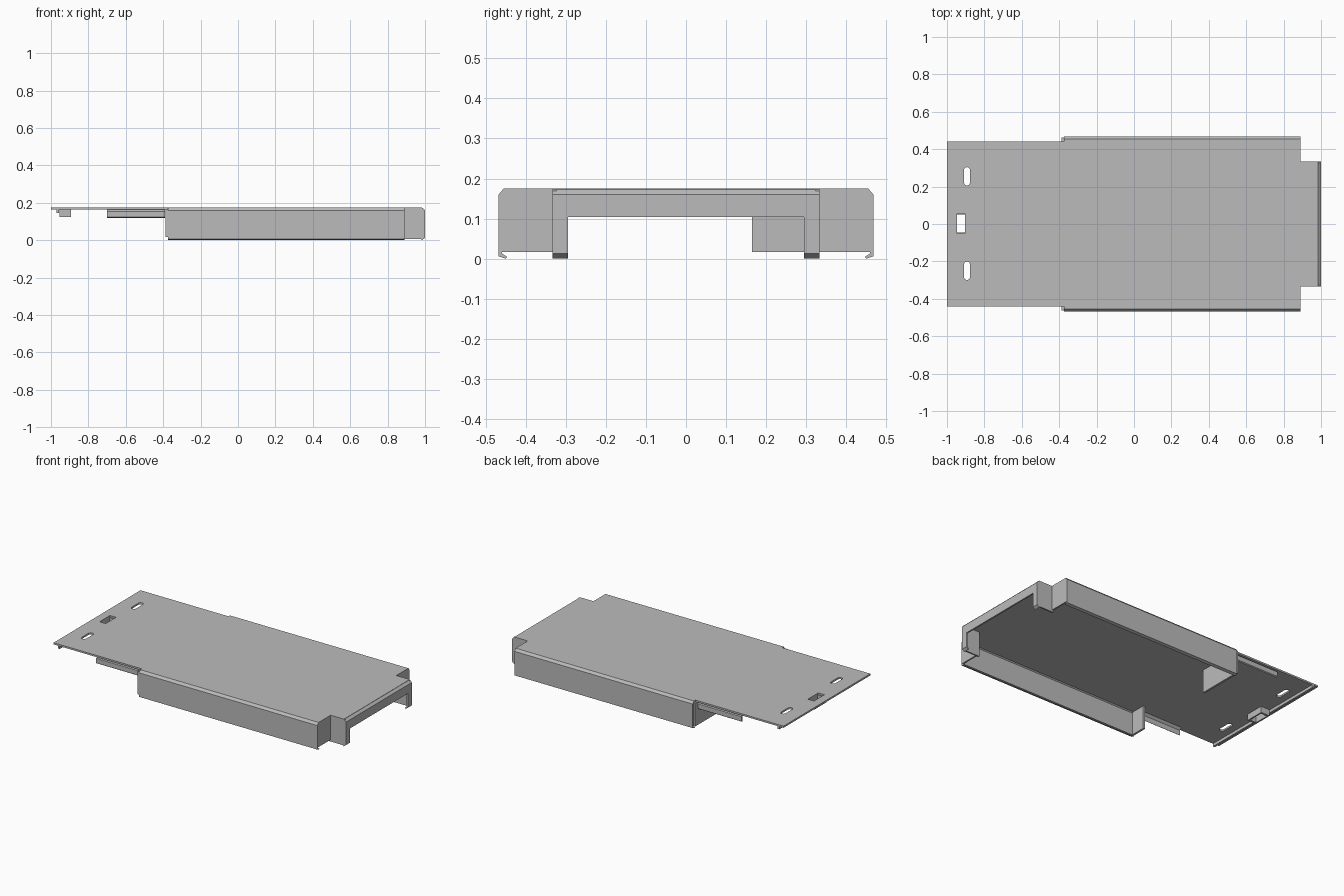
import bpy, bmesh, math
from mathutils import Vector

if "Cube" in bpy.data.objects:
    bpy.data.objects.remove(bpy.data.objects["Cube"])

grey = bpy.data.materials.new("sheet grey")
grey.use_nodes = True
COLOR = (0.5, 0.5, 0.5, 1)
grey.diffuse_color = COLOR
grey.node_tree.nodes["Principled BSDF"].inputs["Base Color"].default_value = COLOR

TOP, PLATE = 0.175, 0.011
UNDER = TOP - PLATE


def prism(name, points, offset):
    """Extrude a planar polygon of 3D points by an offset."""
    bm = bmesh.new()
    face = bm.faces.new([bm.verts.new(p) for p in points])
    out = bmesh.ops.extrude_face_region(bm, geom=[face])
    moved = [v for v in out["geom"] if isinstance(v, bmesh.types.BMVert)]
    bmesh.ops.translate(bm, verts=moved, vec=Vector(offset))
    bmesh.ops.recalc_face_normals(bm, faces=bm.faces)
    mesh = bpy.data.meshes.new(name)
    bm.to_mesh(mesh)
    bm.free()
    mesh.materials.append(grey)
    obj = bpy.data.objects.new(name, mesh)
    bpy.context.collection.objects.link(obj)
    return obj


def box(name, x0, x1, y0, y1, z0, z1):
    ring = [(x0, y0, z0), (x1, y0, z0), (x1, y1, z0), (x0, y1, z0)]
    return prism(name, ring, (0, 0, z1 - z0))


def cut(target, cutter):
    mod = target.modifiers.new("cut", "BOOLEAN")
    mod.operation, mod.solver, mod.object = "DIFFERENCE", "EXACT", cutter
    bpy.context.view_layer.objects.active = target
    bpy.ops.object.modifier_apply(modifier=mod.name)
    bpy.data.objects.remove(cutter)


# Top plate: stepped outline, mirrored front to back
half = [(-1, 0.44), (-0.375, 0.44), (-0.375, 0.455), (0.89, 0.455),
        (0.89, 0.333), (0.985, 0.333)]
outline = [(x, -y, UNDER) for x, y in half] + [(x, y, UNDER) for x, y in reversed(half)]
plate = prism("top_plate", outline, (0, 0, PLATE))

# Rounded slots and the latch window
for cy in (-0.25, 0.255):
    ring = []
    for i in range(16):
        a = math.tau * (i + 0.5) / 16
        shift = 0.033 if math.sin(a) > 0 else -0.033
        ring.append((-0.893 + 0.016 * math.cos(a), cy + shift + 0.016 * math.sin(a), 0.1))
    cut(plate, prism("slot_cutter", ring, (0, 0, 0.2)))
cut(plate, box("window_cutter", -0.947, -0.903, -0.05, 0.055, 0.1, 0.3))

# Side parts, mirrored
for s, side in ((-1, "front"), (1, "back")):
    # Folded wall with bevelled top and inward bottom lip
    wall = [(0.455, TOP), (0.468, 0.16), (0.468, 0.006), (0.45, 0), (0.446, 0.004),
            (0.46, 0.013), (0.46, 0.158), (0.453, UNDER)]
    prism(side + "_wall", [(-0.375, s * y, z) for y, z in wall], (1.265, 0, 0))
    # Shoulder wall beside the nose
    box(side + "_shoulder", 0.88, 0.89, s * 0.333, s * 0.462, 0.017, UNDER)
    # Nose cheek
    box(side + "_nose_cheek", 0.88, 0.99, s * 0.323, s * 0.333, 0.006, TOP - 0.002)
    # Nose leg with inward bottom lip
    leg = [(1, 0.104), (1, 0.013), (0.984, 0), (0.978, 0.006), (0.99, 0.017), (0.99, 0.104)]
    prism(side + "_nose_leg", [(x, s * 0.295, z) for x, z in leg], (0, s * 0.038, 0))
    # Guide rail under the overhang
    rail = [(0.424, UNDER), (0.437, 0.154), (0.437, 0.124), (0.43, 0.119),
            (0.427, 0.124), (0.427, 0.15), (0.414, UNDER)]
    prism(side + "_guide_rail", [(-0.7, s * y, z) for y, z in rail], (0.31, 0, 0))

# Nose fascia with bevelled top
fascia = [(0.983, TOP), (1, 0.16), (1, 0.104), (0.99, 0.104), (0.99, 0.156), (0.98, UNDER)]
prism("nose_fascia", [(x, -0.333, z) for x, z in fascia], (0, 0.666, 0))

# Inner end walls: long at the back, short at the front
box("back_end_wall", -0.388, -0.375, 0.165, 0.462, 0.017, UNDER)
box("front_end_wall", -0.388, -0.375, -0.462, -0.365, 0.017, UNDER)

# Stiffening lip and latch frame at the open end
box("end_lip", -0.97, -0.957, -0.44, 0.44, 0.146, UNDER)
for name, x0, x1, y0, y1 in (("outer", -0.955, -0.947, -0.058, 0.063),
                             ("inner", -0.903, -0.893, -0.058, 0.063),
                             ("front", -0.947, -0.903, -0.058, -0.045),
                             ("back", -0.947, -0.903, 0.05, 0.063)):
    box("latch_" + name, x0, x1, y0, y1, 0.125, UNDER)
